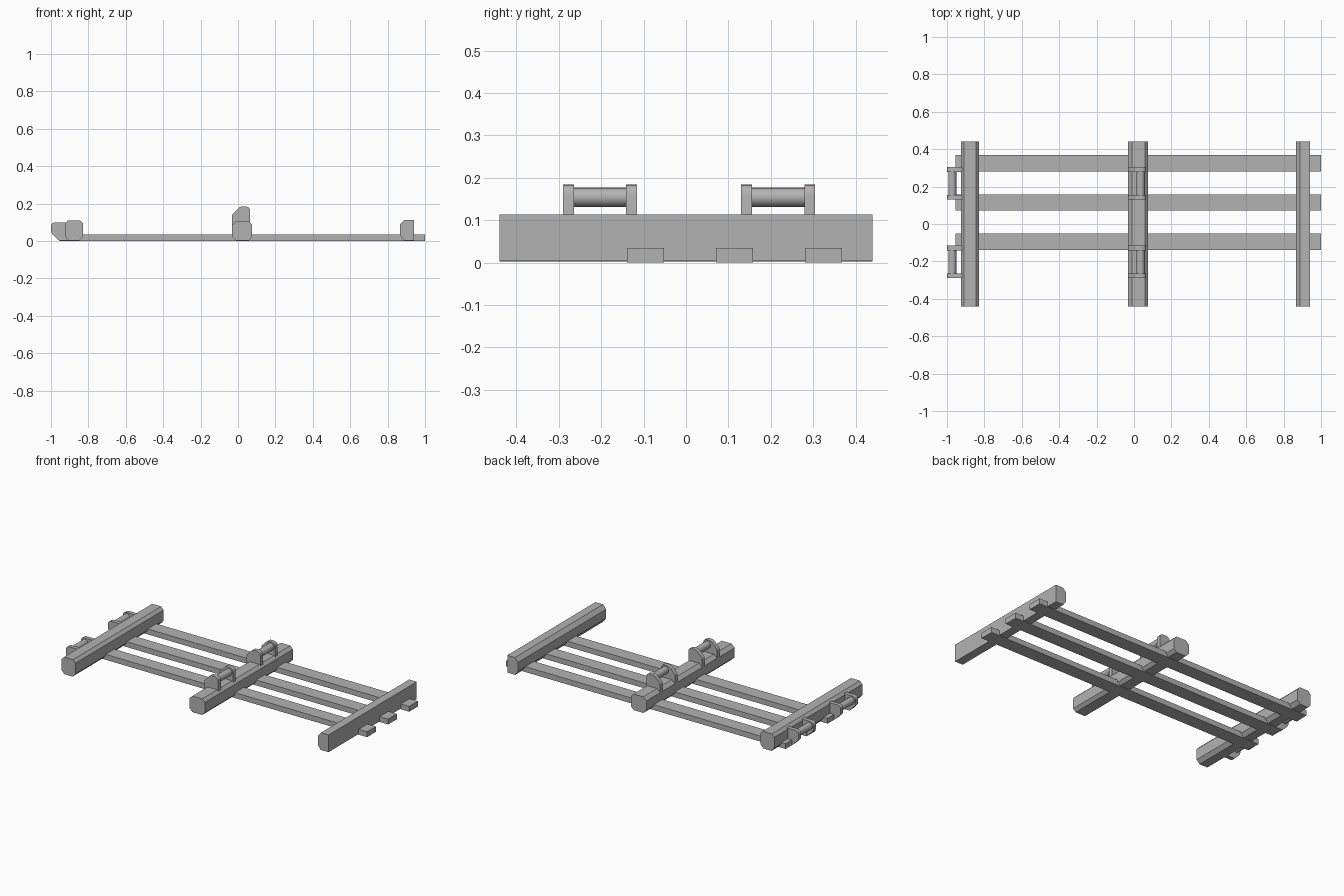
import bpy, math
from mathutils import Vector

if "Cube" in bpy.data.objects:
    bpy.data.objects.remove(bpy.data.objects["Cube"], do_unlink=True)

grey = bpy.data.materials.new("plain grey")
grey.use_nodes = True
colour = (0.45, 0.45, 0.45, 1)
grey.diffuse_color = colour
grey.node_tree.nodes["Principled BSDF"].inputs["Base Color"].default_value = colour


def rounded(corners, steps=4):
    """Turn (x, z, radius) corners into a profile with rounded corners."""
    out = []
    for i, (x, z, r) in enumerate(corners):
        p = Vector((x, z))
        if r == 0:
            out.append(p)
            continue
        a = p + (Vector(corners[i - 1][:2]) - p).normalized() * r
        b = p + (Vector(corners[(i + 1) % len(corners)][:2]) - p).normalized() * r
        for s in range(steps + 1):
            t = s / steps
            out.append(a * (1 - t) ** 2 + p * 2 * t * (1 - t) + b * t ** 2)
    return out


def extrude(name, profile, y0, y1):
    """Extrude an x-z profile along y."""
    n = len(profile)
    verts = [(p[0], y, p[1]) for y in (y0, y1) for p in profile]
    faces = [tuple(range(n)), tuple(reversed(range(n, 2 * n)))]
    faces += [(i, i + n, (i + 1) % n + n, (i + 1) % n) for i in range(n)]
    mesh = bpy.data.meshes.new(name)
    mesh.from_pydata(verts, [], faces)
    mesh.materials.append(grey)
    ob = bpy.data.objects.new(name, mesh)
    bpy.context.collection.objects.link(ob)
    bpy.ops.object.select_all(action='DESELECT')
    ob.select_set(True)
    bpy.context.view_layer.objects.active = ob
    bpy.ops.object.shade_smooth_by_angle(angle=math.radians(30))
    return ob


def upright(p):
    return Vector((p[0] - 0.032, p[1] + 0.105))


def sideways(p):
    return Vector((-0.925 - p[1] * 0.95, p[0] + 0.003))


# Beam and bracket profiles: u runs across, v runs out from the roller face
beam = rounded([(0, 0, .016), (0.108, 0, .016), (0.108, -0.102, .016), (0, -0.102, .016)])
beam = rounded([(0, -0.02, 0), (0.022, 0, 0), (0.09, 0, 0), (0.108, -0.018, 0),
                (0.108, -0.084, 0), (0.09, -0.102, 0), (0.022, -0.102, 0), (0, -0.08, 0)])
bracket = rounded([(0, -0.02, 0), (0, 0.036, .008), (0.042, 0.079, .012),
                   (0.097, 0.079, .026), (0.097, -0.02, 0)])
roller = [Vector((0.067 + 0.0225 * math.cos(a), 0.049 + 0.0225 * math.sin(a)))
          for a in (i * math.tau / 24 for i in range(24))]

# Two roller beams: the middle one faces up, the end one faces outward
for side, place in (("middle", upright), ("end", sideways)):
    extrude(side + "_beam", [place(p) for p in beam], -0.44, 0.44)
    for y, where in ((-0.29, "front"), (0.13, "back")):
        for k, (a, b) in enumerate(((0, 0.026), (0.149, 0.174))):
            extrude(f"{side}_{where}_bracket_{k + 1}", [place(p) for p in bracket], y + a, y + b)
        extrude(f"{side}_{where}_roller", [place(p) for p in roller], y + 0.02, y + 0.155)

# Half-width stop beam, chamfered on its inner side only
stop = [(0.866, 0.032), (0.866, 0.088), (0.888, 0.113), (0.941, 0.113),
        (0.941, 0.004), (0.886, 0.004)]
extrude("stop_beam", stop, -0.44, 0.44)

# Three floor slats joining the beams
for i in range(3):
    y = -0.139 + 0.21 * i
    extrude(f"slat_{i + 1}", [(-0.954, 0), (-0.954, 0.034), (1, 0.034), (1, 0)], y, y + 0.087)

# Make all normals face outward
for ob in bpy.context.collection.objects:
    if ob.type == 'MESH' and ob.data.materials and ob.data.materials[0] == grey:
        bpy.context.view_layer.objects.active = ob
        bpy.ops.object.mode_set(mode='EDIT')
        bpy.ops.mesh.select_all(action='SELECT')
        bpy.ops.mesh.normals_make_consistent(inside=False)
        bpy.ops.object.mode_set(mode='OBJECT')
